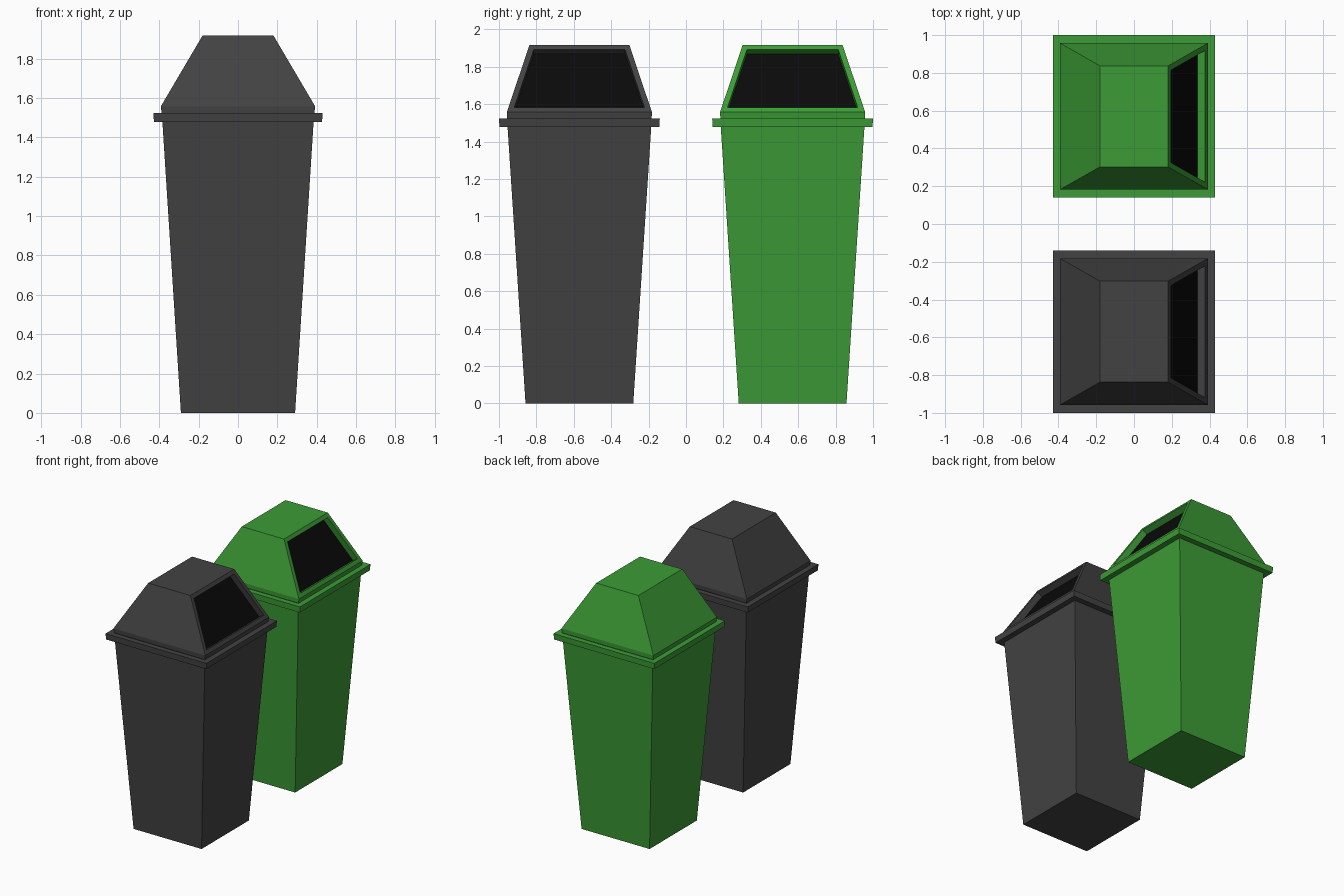
import bpy, bmesh

if "Cube" in bpy.data.objects:
    bpy.data.objects.remove(bpy.data.objects["Cube"])


def material(name, rgb):
    m = bpy.data.materials.new(name)
    m.diffuse_color = (*rgb, 1)
    m.use_nodes = True
    m.node_tree.nodes["Principled BSDF"].inputs["Base Color"].default_value = m.diffuse_color
    return m


def loft(bm, rings):
    """Skin a stack of rectangles given as (half_x, half_y, z)."""
    loops = [[bm.verts.new((sx * hx, sy * hy, z))
              for sx, sy in ((-1, -1), (1, -1), (1, 1), (-1, 1))]
             for hx, hy, z in rings]
    sides = []
    for a, b in zip(loops, loops[1:]):
        for i in range(4):
            j = (i + 1) % 4
            sides.append(bm.faces.new((a[i], a[j], b[j], b[i])))
    return loops, sides


def finish(bm, name, y, mats):
    mesh = bpy.data.meshes.new(name)
    bm.to_mesh(mesh)
    bm.free()
    obj = bpy.data.objects.new(name, mesh)
    obj.location.y = y
    for m in mats:
        mesh.materials.append(m)
    bpy.context.collection.objects.link(obj)


def litter_bin(prefix, y, colour, black):
    # tapered body with closed bottom
    bm = bmesh.new()
    loops, _ = loft(bm, [(0.29, 0.288, 0), (0.384, 0.384, 1.477)])
    bm.faces.new(loops[0][::-1])
    finish(bm, prefix + "_body", y, [colour])

    # overhanging rim
    bm = bmesh.new()
    loft(bm, [(0.384, 0.384, 1.477), (0.427, 0.427, 1.477),
              (0.43, 0.43, 1.523), (0.388, 0.388, 1.523)])
    finish(bm, prefix + "_rim", y, [colour])

    # hood lid with a recessed dark opening on the +x slope
    bm = bmesh.new()
    loops, sides = loft(bm, [(0.388, 0.386, 1.523), (0.392, 0.388, 1.557),
                             (0.18, 0.267, 1.917)])
    bm.faces.new(loops[-1])
    bm.normal_update()
    opening = sides[5]
    bmesh.ops.inset_individual(bm, faces=[opening], thickness=0.03,
                               use_even_offset=True)
    bmesh.ops.inset_individual(bm, faces=[opening], thickness=0,
                               depth=-0.046)
    opening.material_index = 1
    finish(bm, prefix + "_lid", y, [colour, black])


black = material("opening_black", (0.003, 0.003, 0.003))
litter_bin("grey_bin", -0.57, material("dark_grey", (0.055, 0.055, 0.055)), black)
litter_bin("green_bin", 0.57, material("green", (0.045, 0.33, 0.037)), black)
